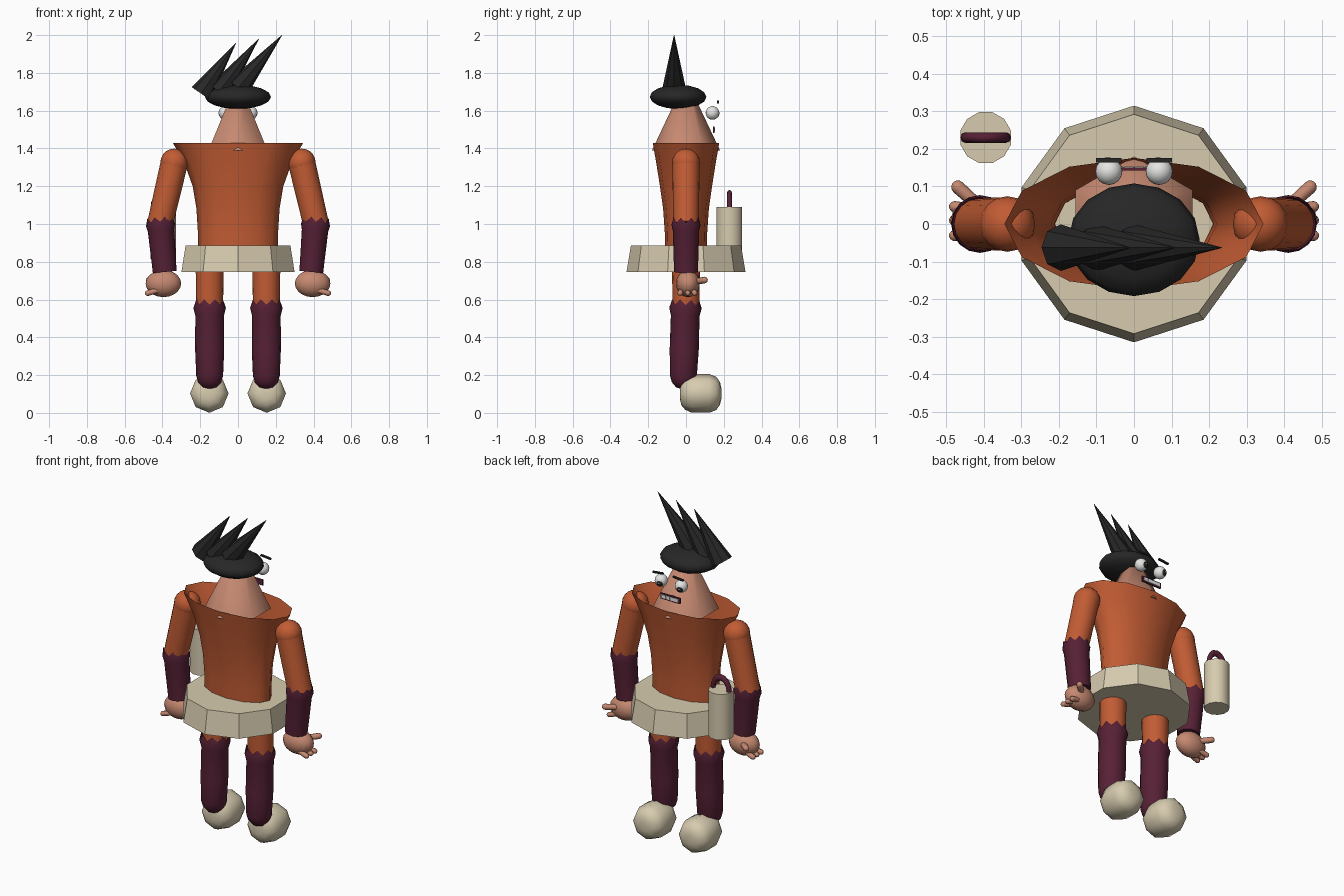
import bpy, bmesh, math
from mathutils import Vector, Matrix

if "Cube" in bpy.data.objects:
    bpy.data.objects.remove(bpy.data.objects["Cube"])


def material(name, r, g, b):
    m = bpy.data.materials.new(name)
    m.diffuse_color = (r, g, b, 1)
    m.use_nodes = True
    m.node_tree.nodes["Principled BSDF"].inputs["Base Color"].default_value = m.diffuse_color
    return m


ORANGE = material("orange cloth", 0.54, 0.107, 0.034)
CREAM = material("cream", 0.68, 0.60, 0.43)
MAROON = material("maroon", 0.095, 0.015, 0.036)
SKIN = material("skin", 0.56, 0.25, 0.165)
BLACK = material("black", 0.02, 0.02, 0.02)
WHITE = material("white", 0.78, 0.78, 0.77)


def finish(name, bm, mat, angle):
    bmesh.ops.recalc_face_normals(bm, faces=bm.faces[:])
    me = bpy.data.meshes.new(name)
    bm.to_mesh(me)
    bm.free()
    me.materials.append(mat)
    for p in me.polygons:
        p.use_smooth = angle > 0
    if angle > 0:
        me.set_sharp_from_angle(angle=math.radians(angle))
    ob = bpy.data.objects.new(name, me)
    bpy.context.collection.objects.link(ob)
    return ob


def lathe(name, start, axis, profile, n, mat, angle=50, phase=0.0, zig=0.0, caps=(True, True)):
    """Rings of (distance, radius) or (distance, rx, ry) swept along an axis."""
    bm = bmesh.new()
    rot = Vector(axis).to_track_quat('Z', 'Y').to_matrix()
    rings = []
    for k, ring in enumerate(profile):
        d, rx, ry = ring[0], ring[1], ring[-1]
        vs = []
        for i in range(n):
            a = phase + 2 * math.pi * i / n
            h = d + (zig * (-1) ** i if k == 0 else 0)
            vs.append(bm.verts.new(Vector(start) + rot @ Vector((rx * math.cos(a), ry * math.sin(a), h))))
        rings.append(vs)
    for a, b in zip(rings, rings[1:]):
        for i in range(n):
            j = (i + 1) % n
            bm.faces.new((a[i], a[j], b[j], b[i]))
    if caps[0]:
        bm.faces.new(rings[0])
    if caps[1]:
        bm.faces.new(rings[-1])
    return finish(name, bm, mat, angle)


def ball(name, center, radii, mat, u=16, v=10, angle=60):
    bm = bmesh.new()
    bmesh.ops.create_uvsphere(bm, u_segments=u, v_segments=v, radius=1)
    bm.transform(Matrix.Translation(center) @ Matrix.Diagonal((*radii, 1)))
    return finish(name, bm, mat, angle)


def box(name, center, size, mat, tilt=0.0):
    bm = bmesh.new()
    bmesh.ops.create_cube(bm, size=1)
    bm.transform(Matrix.Translation(center) @ Matrix.Rotation(tilt, 4, 'Y') @ Matrix.Diagonal((*size, 1)))
    return finish(name, bm, mat, 0)


def capsule(name, a, b, r, mat, n=8):
    a, b = Vector(a), Vector(b)
    ln = (b - a).length
    prof = [(0, r * 0.9)] + [(ln - r + r * math.sin(t), r * math.cos(t)) for t in (0, 0.5, 1.0, 1.4)]
    return lathe(name, a, b - a, prof, n, mat, 70)


UP = (0, 0, 1)
HALF = math.pi / 2

# Open flared tunic and the wide belt
lathe("tunic", (0, 0, 0), UP,
      [(0.76, 0.21, 0.11), (0.95, 0.212, 0.112), (1.08, 0.22, 0.121), (1.20, 0.24, 0.138),
       (1.32, 0.283, 0.157), (1.43, 0.345, 0.176)], 12, ORANGE, 75, caps=(False, False))
lathe("belt", (0, 0, 0), UP, [(0.745, 0.315), (0.885, 0.292)], 10, CREAM, 0, HALF)

# Cone head
lathe("head", (0, 0, 0), UP, [(1.39, 0.18), (1.68, 0.043)], 6, SKIN, 75, HALF)

# Hair cap with three swept spikes
ball("hair_cap", (0, -0.042, 1.673), (0.175, 0.15, 0.064), BLACK, 16, 8)
for base, tip in (((-0.195, 1.69), (-0.01, 1.96)),
                  ((-0.10, 1.70), (0.11, 1.98)),
                  ((0.0, 1.72), (0.233, 2.0))):
    p, q = Vector((base[0], -0.063, base[1])), Vector((tip[0], -0.063, tip[1]))
    lathe("hair_spike", p, q - p, [(0, 0.062), ((q - p).length, 0.001)], 8, BLACK, 30)

# Eyes, pupils, glints and brows on the back-facing face
look = Vector((-0.3, 0.9, -0.28)).normalized()
for s in (-1, 1):
    c = Vector((s * 0.067, 0.14, 1.588))
    ball("eye", c, (0.036, 0.036, 0.036), WHITE, 16, 12)
    lathe("pupil", c + look * 0.029, look, [(0, 0.02), (0.005, 0.016), (0.0085, 0.004)], 12, BLACK)
    g = (look + Vector((0.06, 0, 0.17))).normalized()
    lathe("glint", c + g * 0.034, g, [(0, 0.005), (0.004, 0.004)], 8, WHITE)
    box("brow", (c.x, 0.17, 1.645), (0.068, 0.012, 0.009), BLACK, s * 0.1)

# Mouth plate with a row of teeth
box("mouth", (0, 0.146, 1.5), (0.13, 0.008, 0.034), MAROON)
for i in range(4):
    box("tooth", (-0.042 + i * 0.028, 0.149, 1.5), (0.026, 0.009, 0.02), WHITE)

for s in (-1, 1):
    # Arm: shoulder ball, sleeve, scalloped glove cuff
    shoulder, elbow, wrist = (Vector((s * x, 0, z)) for x, z in ((0.337, 1.325), (0.413, 1.0), (0.39, 0.745)))
    ball("shoulder", shoulder, (0.074, 0.074, 0.074), ORANGE)
    lathe("upper_arm", shoulder, elbow - shoulder, [(0, 0.072), ((elbow - shoulder).length, 0.068)], 16, ORANGE)
    lathe("glove_cuff", elbow + Vector((0, 0, 0.025)), wrist - elbow,
          [(0, 0.071), (0.03, 0.077), (0.06, 0.07), (0.28, 0.063)], 16, MAROON, zig=0.013,
          caps=(False, True))

    # Hand with three outward fingers and a thumb
    ball("hand", (s * 0.395, 0.01, 0.685), (0.094, 0.063, 0.072), SKIN)
    for y in (-0.032, 0.01, 0.048):
        capsule("finger", (s * 0.42, y * 0.8, 0.65), (s * 0.492, y, 0.63), 0.015, SKIN)
    capsule("thumb", (s * 0.41, 0.045, 0.695), (s * 0.482, 0.11, 0.705), 0.018, SKIN)

    # Leg: trouser tube and rounded stocking with scalloped top
    x = s * 0.15
    lathe("trouser_leg", (x, 0, 0.5), UP, [(0, 0.07), (0.26, 0.074)], 16, ORANGE)
    lathe("stocking", (x, -0.002, 0.585), (0, -0.03, -1),
          [(0, 0.077), (0.03, 0.086), (0.07, 0.076), (0.25, 0.077), (0.39, 0.071),
           (0.425, 0.06), (0.45, 0.038), (0.458, 0.012)], 16, MAROON, zig=0.014, caps=(False, True))

    # Chunky eight-sided shoe
    lathe("shoe", (s * 0.152, 0, 0.103), (0, 1, 0),
          [(-0.032, 0.03), (-0.025, 0.062), (-0.005, 0.086), (0.03, 0.102), (0.125, 0.102),
           (0.16, 0.088), (0.18, 0.06), (0.187, 0.03)], 8, CREAM, 75)

# Canister with an arched handle
CX, CY = -0.395, 0.23
lathe("canister", (CX, CY, 0), UP, [(0.815, 0.07), (1.09, 0.07)], 12, CREAM, 40, math.pi / 12)
bm = bmesh.new()
rings = []
for k in range(11):
    t = math.pi * k / 10
    ring = []
    for i in range(8):
        a = 2 * math.pi * i / 8
        r = 0.054 + 0.014 * math.cos(a)
        ring.append(bm.verts.new((CX + r * math.cos(t), CY + 0.014 * math.sin(a),
                                  1.085 + r * 1.4 * math.sin(t))))
    rings.append(ring)
for a, b in zip(rings, rings[1:]):
    for i in range(8):
        bm.faces.new((a[i], a[(i + 1) % 8], b[(i + 1) % 8], b[i]))
finish("canister_handle", bm, MAROON, 70)
